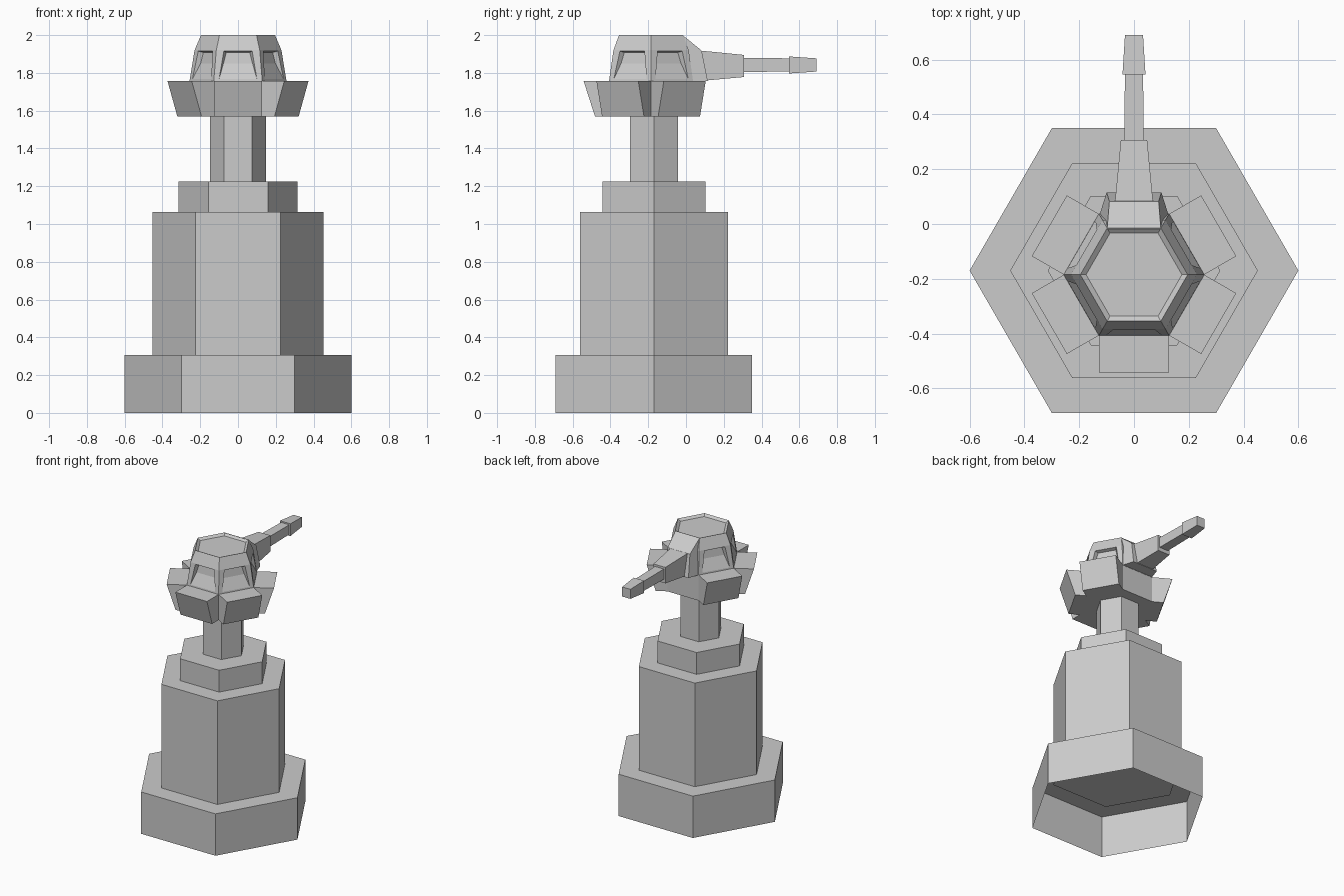
import bpy, bmesh
from math import cos, sin, pi, radians, sqrt
from mathutils import Vector, Matrix

cube = bpy.data.objects.get("Cube")
if cube:
    bpy.data.objects.remove(cube)

GREY = bpy.data.materials.new("plain grey")
GREY.use_nodes = True
GREY.diffuse_color = (0.6, 0.6, 0.6, 1)
GREY.node_tree.nodes["Principled BSDF"].inputs["Base Color"].default_value = (0.6, 0.6, 0.6, 1)

BASE_Y, HEAD_Y = -0.17, -0.185
APOTHEM = sqrt(3) / 2


def finish(name, bm, fix_normals=True):
    if fix_normals:
        bmesh.ops.recalc_face_normals(bm, faces=bm.faces)
    mesh = bpy.data.meshes.new(name)
    bm.to_mesh(mesh)
    bm.free()
    mesh.materials.append(GREY)
    obj = bpy.data.objects.new(name, mesh)
    bpy.context.collection.objects.link(obj)
    return obj


def loft(bm, rings, bottom=True, top=True):
    """Join rings of points with quads; returns the side faces."""
    loops = [[bm.verts.new(p) for p in ring] for ring in rings]
    sides = []
    for a, b in zip(loops, loops[1:]):
        n = len(a)
        for i in range(n):
            j = (i + 1) % n
            sides.append(bm.faces.new((a[i], a[j], b[j], b[i])))
    if bottom:
        bm.faces.new(loops[0][::-1])
    if top:
        bm.faces.new(loops[-1])
    return sides


def hexagon(r, z, y):
    return [(r * cos(i * pi / 3), y + r * sin(i * pi / 3), z) for i in range(6)]


def hex_prism(name, r, z0, z1, y=BASE_Y, bottom=True):
    bm = bmesh.new()
    loft(bm, [hexagon(r, z0, y), hexagon(r, z1, y)], bottom)
    return finish(name, bm, False)


def rect(half, y, z0, z1):
    return [(-half, y, z0), (half, y, z0), (half, y, z1), (-half, y, z1)]


# Tower: hollow foot, then stacked hexagonal tiers
hex_prism("foot", 0.6, 0, 0.306, bottom=False)
hex_prism("column", 0.452, 0.3, 1.064)
hex_prism("collar", 0.315, 1.06, 1.224)
hex_prism("neck", 0.147, 1.22, 1.575)

# Head core between the armour plates
hex_prism("head_core", 0.255, 1.57, 1.757, HEAD_Y)

# Flared armour plates on every side but the back
for k, angle in enumerate((0, 60, 120, 240, 300)):
    bm = bmesh.new()
    loft(bm, [rect(0.128, -0.2, 1.57, 1.757),
              [(-0.128, -0.297, 1.57), (0.128, -0.297, 1.57),
               (0.128, -0.357, 1.757), (-0.128, -0.357, 1.757)]])
    bm.transform(Matrix.Translation((0, HEAD_Y, 0)) @ Matrix.Rotation(radians(angle), 4, "Z"))
    finish("armour_plate_%d" % (k + 1), bm)

# Dome: bulging hexagonal cap with a sunken roof panel
bm = bmesh.new()
profile = ((0.257, 1.755), (0.23, 1.92), (0.196, 2.0), (0.175, 1.985))
sides = loft(bm, [hexagon(r, z, HEAD_Y) for r, z in profile])

# Recessed window with a sloping sill in each lower face except the back
for i, face in enumerate(sides[:6]):
    if i == 1:
        continue
    a, b, c, d = face.verts
    mid = (a.co + b.co) / 2
    out = Vector((mid.x, mid.y - HEAD_Y, 0)).normalized()
    side = (b.co - a.co).normalized()
    rise = (c.co + d.co) / 2 - mid

    def point(x, z, depth):
        return mid + side * x + rise * ((z - mid.z) / rise.z) - out * depth

    outer = [bm.verts.new(point(x, z, 0)) for x, z in
             ((-0.1, 1.768), (0.1, 1.768), (0.075, 1.915), (-0.075, 1.915))]
    inner = [bm.verts.new(point(x, z, 0.025)) for x, z in
             ((-0.077, 1.85), (0.077, 1.85), (0.062, 1.908), (-0.062, 1.908))]
    rim = [a, b, c, d]
    bm.faces.remove(face)
    for p, q in ((rim, outer), (outer, inner)):
        for n in range(4):
            m = (n + 1) % 4
            bm.faces.new((p[n], p[m], q[m], q[n]))
    bm.faces.new(inner)
finish("dome", bm, False)

# Wedge that carries the gun at the back of the dome
bm = bmesh.new()
loft(bm, [[(-0.127, 0.03, 1.757), (0.127, 0.03, 1.757), (0.098, -0.018, 2.0), (-0.098, -0.018, 2.0)],
          [(-0.1, 0.115, 1.757), (0.1, 0.115, 1.757), (0.09, 0.083, 1.918), (-0.09, 0.083, 1.918)]])
finish("gun_mount", bm)

# Gun: tapered sleeve, barrel and muzzle
for name, start, end in (
        ("gun_sleeve", rect(0.07, 0.075, 1.757, 1.918), rect(0.048, 0.307, 1.778, 1.895)),
        ("gun_barrel", rect(0.036, 0.3, 1.805, 1.88), rect(0.033, 0.55, 1.807, 1.877)),
        ("gun_muzzle", rect(0.042, 0.545, 1.797, 1.887), rect(0.033, 0.69, 1.807, 1.877))):
    bm = bmesh.new()
    loft(bm, [start, end])
    finish(name, bm)
